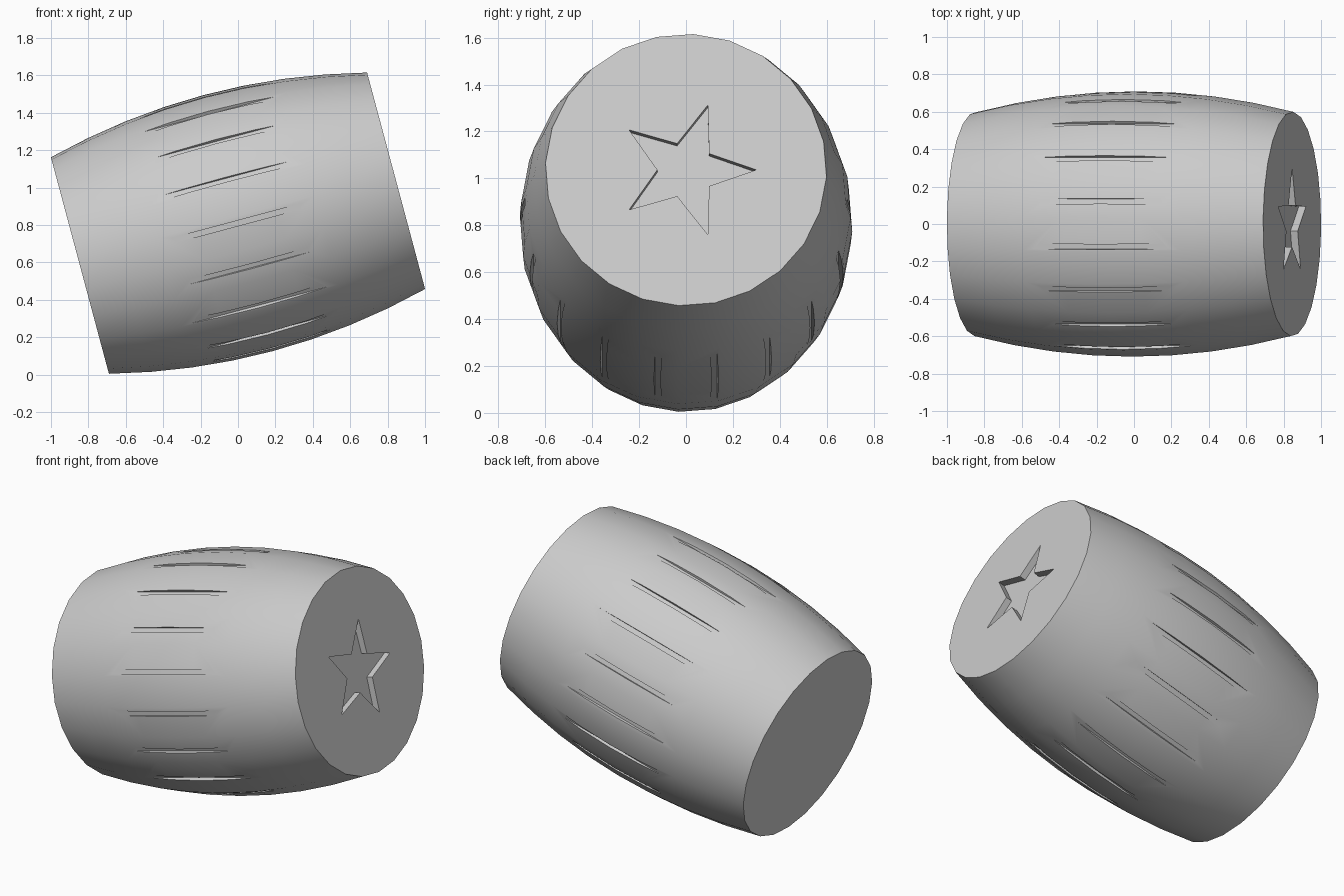
import bpy, bmesh
from math import cos, sin, pi, radians
from mathutils import Matrix, Vector

if "Cube" in bpy.data.objects:
    bpy.data.objects.remove(bpy.data.objects["Cube"])

SIDES, HALF, R_END, R_MID = 24, 0.875, 0.6, 0.71
GROOVES, FLOOR, GROOVE_W = 18, 0.687, 0.028
TILT = Matrix.Translation((0, 0, 0.81)) @ Matrix.Rotation(radians(-15), 4, 'Y')

grey = bpy.data.materials.new("plain_grey")
grey.use_nodes = True
grey.diffuse_color = (0.6, 0.6, 0.6, 1)
grey.node_tree.nodes["Principled BSDF"].inputs["Base Color"].default_value = (0.6, 0.6, 0.6, 1)


def make(name, bm):
    bmesh.ops.recalc_face_normals(bm, faces=bm.faces)
    me = bpy.data.meshes.new(name)
    bm.to_mesh(me)
    bm.free()
    me.materials.append(grey)
    ob = bpy.data.objects.new(name, me)
    ob.matrix_world = TILT
    bpy.context.collection.objects.link(ob)
    return ob


def loft(bm, rings):
    """Skin a list of point rings and cap both ends."""
    rings = [[bm.verts.new(p) for p in ring] for ring in rings]
    n = len(rings[0])
    for a, b in zip(rings, rings[1:]):
        for i in range(n):
            j = (i + 1) % n
            bm.faces.new((a[i], a[j], b[j], b[i]))
    bm.faces.new(rings[0])
    bm.faces.new(rings[-1])


# Barrel body: bulging profile along x
bm = bmesh.new()
rings = []
for k in range(-4, 5):
    u = k / 4
    r = R_MID - (R_MID - R_END) * u * u
    angles = [radians(3) + 2 * pi * i / SIDES for i in range(SIDES)]
    rings.append([Vector((u * HALF, r * sin(a), r * cos(a))) for a in angles])
loft(bm, rings)
barrel = make("barrel", bm)

# Shallow flat-floored grooves around the bulge
bm = bmesh.new()
for i in range(GROOVES):
    turn = Matrix.Rotation(2 * pi * (i + 0.5) / GROOVES, 4, 'X')
    box = Matrix.Translation((0, 0, FLOOR + 0.05)) @ Matrix.Diagonal((1.2, GROOVE_W, 0.1, 1))
    bmesh.ops.create_cube(bm, size=1, matrix=turn @ box)
groove_cutter = make("groove_cutter", bm)

# Star recess in the raised end
bm = bmesh.new()
star = [(r * cos(pi * i / 5), r * sin(pi * i / 5))
        for i in range(10) for r in [0.3 if i % 2 == 0 else 0.122]]
loft(bm, [[Vector((x, y, z)) for y, z in star] for x in (HALF - 0.04, HALF + 0.1)])
star_cutter = make("star_cutter", bm)

# Cut, then discard the cutters
bpy.context.view_layer.objects.active = barrel
for cutter in (groove_cutter, star_cutter):
    cutter.hide_render = True
    mod = barrel.modifiers.new(cutter.name, 'BOOLEAN')
    mod.operation = 'DIFFERENCE'
    mod.solver = 'EXACT'
    mod.object = cutter
    bpy.ops.object.modifier_apply(modifier=mod.name)
    bpy.data.objects.remove(cutter)

bpy.ops.object.select_all(action='DESELECT')
barrel.select_set(True)
bpy.ops.object.shade_smooth_by_angle(angle=radians(30))
